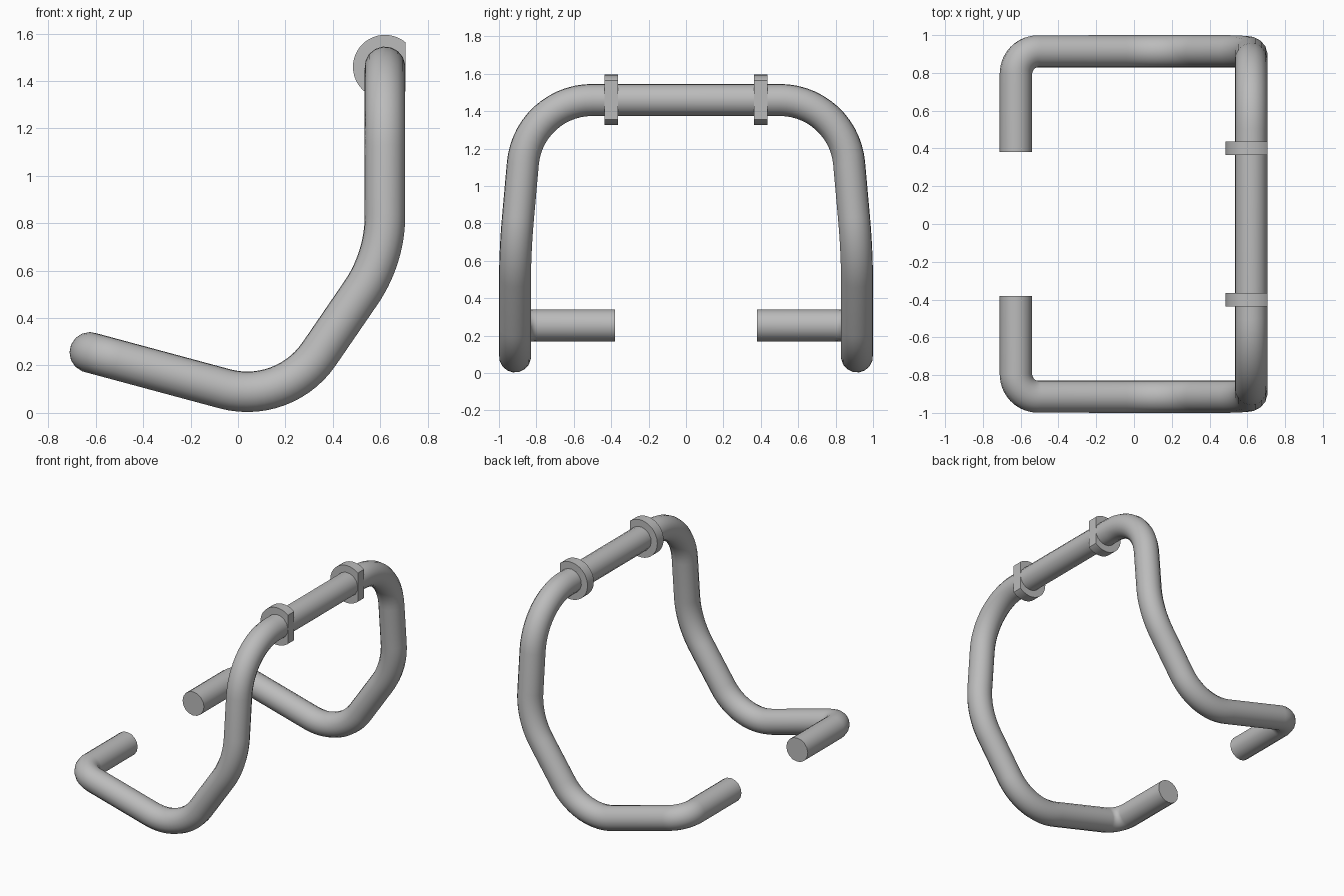
import bpy, bmesh, math
from mathutils import Vector, Matrix

cube = bpy.data.objects.get("Cube")
if cube:
    bpy.data.objects.remove(cube)

RADIUS = 0.086

grey = bpy.data.materials.new("metal grey")
grey.use_nodes = True
colour = (0.5, 0.5, 0.5, 1)
grey.diffuse_color = colour
grey.node_tree.nodes["Principled BSDF"].inputs["Base Color"].default_value = colour


def round_corner(before, corner, after, length, steps=14):
    """Circular arc that starts and ends `length` away from the corner."""
    a = (before - corner).normalized()
    b = (after - corner).normalized()
    half = a.angle(b) / 2
    radius = length * math.tan(half)
    centre = corner + (a + b).normalized() * (length / math.cos(half))
    start = corner + a * length - centre
    axis = start.cross(corner + b * length - centre).normalized()
    sweep = math.pi - 2 * half
    return [centre + Matrix.Rotation(sweep * i / steps, 3, axis) @ start
            for i in range(steps + 1)]


def finish(obj):
    """Apply smooth shading while keeping hard edges."""
    bpy.ops.object.select_all(action="DESELECT")
    obj.select_set(True)
    bpy.context.view_layer.objects.active = obj
    if obj.type == "CURVE":
        bpy.ops.object.convert(target="MESH")
    bpy.ops.object.shade_smooth_by_angle(angle=math.radians(35))


# Corners of one half of the bent bar, each with its bend length
half = [((-0.625, -0.38, 0.255), 0),
        ((-0.625, -0.914, 0.255), 0.12),
        ((0.195, -0.914, 0.034), 0.26),
        ((0.62, -0.914, 0.654), 0.18),
        ((0.62, -0.842, 1.46), 0.34)]
mirrored = [((x, -y, z), bend) for (x, y, z), bend in reversed(half)]
corners = [(Vector(p), bend) for p, bend in half + mirrored]

path = [corners[0][0]]
for (p, _), (q, bend), (r, _) in zip(corners, corners[1:], corners[2:]):
    path += round_corner(p, q, r, bend)
path.append(corners[-1][0])

# Bent tubular bar with closed ends
curve = bpy.data.curves.new("bent_bar", "CURVE")
curve.dimensions = "3D"
curve.bevel_depth = RADIUS
curve.bevel_resolution = 6
curve.use_fill_caps = True
spline = curve.splines.new("POLY")
spline.points.add(len(path) - 1)
for point, co in zip(spline.points, path):
    point.co = (*co, 1)
curve.materials.append(grey)
bar = bpy.data.objects.new("bent_bar", curve)
bpy.context.collection.objects.link(bar)
finish(bar)

# Collars on the top rail: discs with the outer side cut flat
for name, y in (("front_collar", -0.4), ("back_collar", 0.4)):
    bm = bmesh.new()
    bmesh.ops.create_cone(bm, cap_ends=True, segments=48, radius1=0.135,
                          radius2=0.135, depth=0.072,
                          matrix=Matrix.Rotation(math.pi / 2, 4, "X"))
    cut = bmesh.ops.bisect_plane(bm, geom=bm.verts[:] + bm.edges[:] + bm.faces[:],
                                 plane_co=(RADIUS, 0, 0), plane_no=(1, 0, 0),
                                 clear_outer=True)
    rim = [e for e in cut["geom_cut"] if isinstance(e, bmesh.types.BMEdge)]
    bmesh.ops.holes_fill(bm, edges=[e for e in bm.edges if e.is_boundary])
    bmesh.ops.recalc_face_normals(bm, faces=bm.faces[:])
    mesh = bpy.data.meshes.new(name)
    bm.to_mesh(mesh)
    bm.free()
    mesh.materials.append(grey)
    collar = bpy.data.objects.new(name, mesh)
    collar.location = (0.62, y, 1.46)
    bpy.context.collection.objects.link(collar)
    finish(collar)
